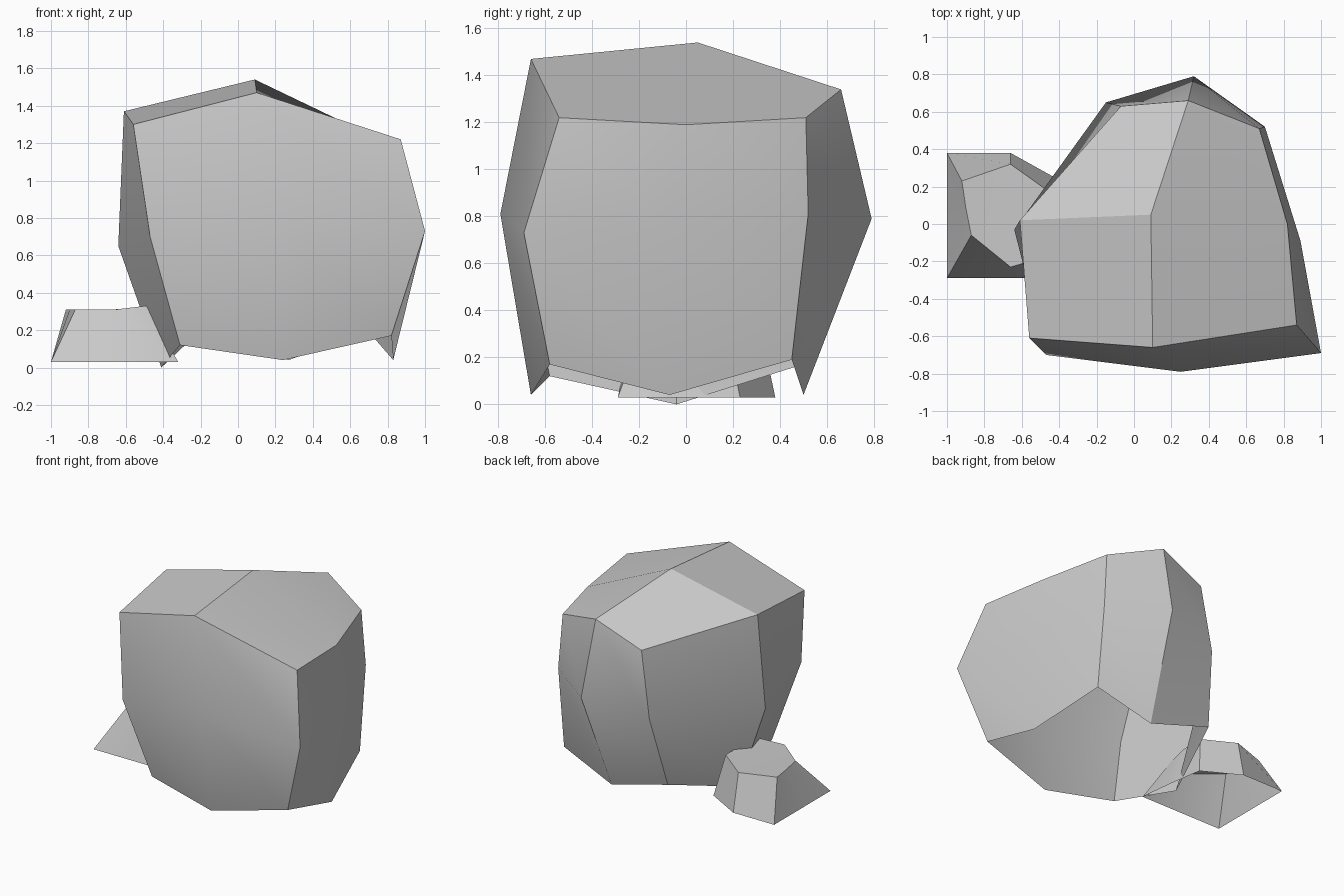
import bpy
import bmesh
from math import radians

default_cube = bpy.data.objects.get("Cube")
if default_cube:
    bpy.data.objects.remove(default_cube, do_unlink=True)

# Single stone colour
stone = bpy.data.materials.new("stone_grey")
stone.use_nodes = True
colour = (0.58, 0.58, 0.58, 1)
stone.diffuse_color = colour
bsdf = next(n for n in stone.node_tree.nodes if n.type == 'BSDF_PRINCIPLED')
bsdf.inputs["Base Color"].default_value = colour
bsdf.inputs["Roughness"].default_value = 0.9


def make_rock(name, rings, top_centre):
    """Loft eight-point rings from bottom to top and close the top with four
    quads that meet at a centre point. The underside stays open."""
    bm = bmesh.new()
    loops = [[bm.verts.new(p) for p in ring] for ring in rings]
    crown = loops[-1]
    count = len(crown)

    # Side walls
    for low, high in zip(loops, loops[1:]):
        for i in range(count):
            j = (i + 1) % count
            bm.faces.new((low[j], high[j], high[i], low[i]))

    # Top cap
    hub = bm.verts.new(top_centre)
    for i in range(0, count, 2):
        bm.faces.new((crown[i - 1], crown[i], crown[i + 1], hub))

    mesh = bpy.data.meshes.new(name)
    bm.to_mesh(mesh)
    bm.free()
    mesh.materials.append(stone)
    rock = bpy.data.objects.new(name, mesh)
    bpy.context.collection.objects.link(rock)

    # Smooth the broad faces and keep the ridges crisp
    bpy.ops.object.select_all(action='DESELECT')
    rock.select_set(True)
    bpy.context.view_layer.objects.active = rock
    bpy.ops.object.shade_smooth_by_angle(angle=radians(30))


# Rings run front-left, front, front-right, right, back-right, back, back-left, left
boulder_foot = [
    (-.31, -.58, .12), (.24, -.66, .04), (.82, -.58, .17), (.83, -.07, .04),
    (.70, .45, .19), (.27, .50, .04), (-.22, .53, .18), (-.41, -.04, 0)]
boulder_waist = [
    (-.47, -.70, .70), (.25, -.79, .81), (1, -.69, .73), (.89, -.09, .75),
    (.70, .52, .81), (.32, .79, .79), (-.15, .65, .70), (-.64, -.03, .65)]
boulder_crown = [
    (-.56, -.61, 1.3), (.10, -.66, 1.47), (.87, -.54, 1.22), (.82, 0, 1.19),
    (.67, .51, 1.22), (.29, .66, 1.34), (-.07, .63, 1.19), (-.61, .02, 1.37)]
make_rock("large_boulder", [boulder_foot, boulder_waist, boulder_crown],
          (.09, .05, 1.54))

# Small stone: level base and a nearly flat top, given as plan outlines
base_outline = [
    (-1, -.29), (-.66, -.29), (-.32, -.29), (-.35, -.03),
    (-.39, .23), (-.66, .38), (-1, .38), (-1, .05)]
top_outline = [
    (-.87, -.06), (-.66, -.23), (-.49, -.18), (-.45, 0),
    (-.45, .17), (-.66, .32), (-.92, .23), (-.9, .09)]
stone_base = [(x, y, .03) for x, y in base_outline]
stone_top = [(x, y, .33 if x > -.5 else .31) for x, y in top_outline]
make_rock("small_stone", [stone_base, stone_top], (-.67, .04, .31))
